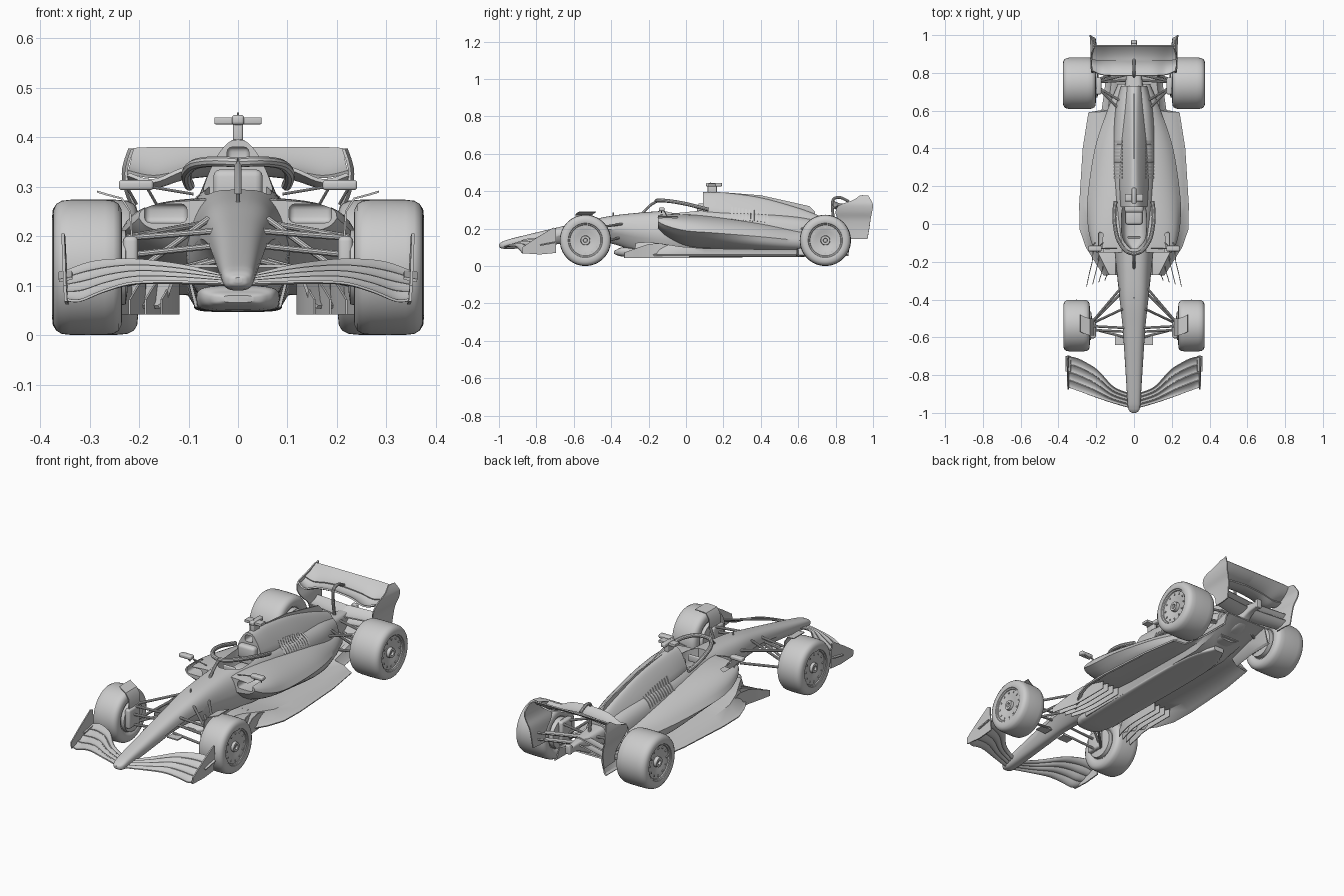
import bpy, bmesh
from math import sin, cos, pi, copysign
from mathutils import Vector, Matrix
from mathutils.bvhtree import BVHTree

if "Cube" in bpy.data.objects:
    bpy.data.objects.remove(bpy.data.objects["Cube"])

grey = bpy.data.materials.new("light_grey")
grey.use_nodes = True
grey.diffuse_color = (.6, .6, .6, 1)
grey.node_tree.nodes["Principled BSDF"].inputs["Base Color"].default_value = grey.diffuse_color
parts, cutters = [], []


def register(name, data, thick=0, mirror=False, cutter=False):
    """Link an object, add thickness and mirroring, remember it."""
    obj = bpy.data.objects.new(name, data)
    bpy.context.collection.objects.link(obj)
    data.materials.append(grey)
    if thick:
        solid = obj.modifiers.new("thickness", "SOLIDIFY")
        solid.thickness, solid.offset = thick, 0
    if mirror:
        obj.modifiers.new("mirror", "MIRROR")
    obj.hide_render = cutter
    (cutters if cutter else parts).append(obj)
    return obj


def finish(name, bm, **options):
    bmesh.ops.recalc_face_normals(bm, faces=bm.faces)
    mesh = bpy.data.meshes.new(name)
    bm.to_mesh(mesh)
    bm.free()
    return register(name, mesh, **options)


def spline(points, steps=6):
    """Smooth curve through tuples of any length."""
    pts = [points[0], *points, points[-1]]
    result = []
    for a, b, c, d in zip(pts, pts[1:], pts[2:], pts[3:]):
        for k in range(steps):
            t = k / steps
            result.append([q + t * (r - p) / 2 + t * t * (p - 2.5 * q + 2 * r - s / 2)
                           + t ** 3 * (s - p + 3 * (q - r)) / 2
                           for p, q, r, s in zip(a, b, c, d)])
    return result + [list(points[-1])]


def skin(name, rows, closed=True, **options):
    """Join rows of points with quads; closed rows also get end caps."""
    bm = bmesh.new()
    grid = [[bm.verts.new(p) for p in row] for row in rows]
    for one, two in zip(grid, grid[1:]):
        count = len(one)
        for k in range(count if closed else count - 1):
            n = (k + 1) % count
            bm.faces.new((one[k], one[n], two[n], two[k]))
    if closed:
        bm.faces.new(grid[0])
        bm.faces.new(grid[-1])
    return finish(name, bm, **options)


def loft(name, stations, power=2.6, sides=48, **options):
    """Body along y; station = y, half width, bottom, top, top taper, bottom taper."""
    rows = []
    for y, width, low, high, top, bottom in spline(stations):
        row = []
        for k in range(sides):
            c, s = cos(2 * pi * k / sides), sin(2 * pi * k / sides)
            px, pz = [copysign(abs(v) ** (2 / power), v) for v in (c, s)]
            taper = 1 - top * max(pz, 0) - bottom * max(-pz, 0)
            row.append((width * px * taper, y, (low + high) / 2 + (high - low) / 2 * pz))
        rows.append(row)
    return skin(name, rows, **options)


def lathe(name, profile, y, z, sides=56, **options):
    """Turn (x, radius) pairs around an axle along x."""
    rows = [[(x, y + r * cos(2 * pi * k / sides), z + r * sin(2 * pi * k / sides))
             for k in range(sides)] for x, r in profile]
    return skin(name, rows, **options)


def plate(name, outline, thick=.006, **options):
    bm = bmesh.new()
    bm.faces.new([bm.verts.new(p) for p in outline])
    return finish(name, bm, thick=thick, **options)


def box(name, centre, size, bevel=0, **options):
    bm = bmesh.new()
    matrix = Matrix.Translation(centre) @ Matrix.Diagonal((*size, 1))
    bmesh.ops.create_cube(bm, size=1, matrix=matrix)
    if bevel:
        bmesh.ops.bevel(bm, geom=bm.edges[:], offset=bevel, segments=3, affect="EDGES", profile=.5)
    return finish(name, bm, **options)


def tube(name, path, radius, smooth=False, mirror=True):
    curve = bpy.data.curves.new(name, "CURVE")
    curve.dimensions, curve.bevel_depth, curve.bevel_resolution = "3D", radius, 3
    curve.use_fill_caps = True
    points = spline(path) if smooth else path
    line = curve.splines.new("POLY")
    line.points.add(len(points) - 1)
    for point, co in zip(line.points, points):
        point.co = (*co, 1)
    return register(name, curve, mirror=mirror)


def wing(name, leading, trailing, start, end, camber, **options):
    """One element between two span curves, cut from start to end of the chord."""
    rows = []
    for a, b in zip(spline(leading), spline(trailing)):
        a, b = Vector(a), Vector(b)
        row = []
        for k in range(7):
            t = k / 6
            sag = Vector((0, 0, -camber * 4 * t * (1 - t)))
            row.append(a.lerp(b, start + (end - start) * t) + sag)
        rows.append(row)
    return skin(name, rows, closed=False, **options)


def cut(target, cutter):
    mod = target.modifiers.new("cut", "BOOLEAN")
    mod.operation, mod.object = "DIFFERENCE", cutter


# Main body: nose, tub and shoulders, sidepods, engine cover
tub = loft("nose_and_tub", [
    (-1, .008, .106, .116, 0, 0), (-.994, .02, .098, .122, 0, 0), (-.975, .031, .092, .133, 0, .1),
    (-.92, .036, .092, .15, 0, .2), (-.7, .05, .115, .203, .1, .4), (-.55, .06, .13, .237, .1, .5),
    (-.4, .076, .12, .268, .1, .5), (-.25, .092, .07, .285, .15, .4), (-.12, .105, .05, .295, .2, .2),
    (.05, .113, .06, .31, .2, .1), (.2, .116, .07, .303, .15, 0), (.4, .114, .08, .287, .1, 0),
    (.6, .1, .08, .265, .1, 0), (.73, .07, .08, .24, .1, 0)], power=3)
pods = loft("sidepods", [
    (-.15, .2, .2, .273, 0, .1), (-.1, .225, .15, .277, .05, .35), (0, .245, .1, .277, .12, .45),
    (.15, .245, .088, .266, .25, .35), (.4, .207, .078, .235, .3, .05), (.6, .142, .075, .2, .25, 0),
    (.74, .085, .09, .18, .1, 0)], power=3)
cover = loft("engine_cover", [
    (.09, .07, .2, .395, .45, 0), (.2, .076, .18, .393, .55, 0), (.4, .074, .16, .365, .6, 0),
    (.6, .062, .14, .31, .5, 0), (.73, .05, .12, .262, .3, 0)])
loft("gearbox_and_tail", [(.6, .06, .09, .24, 0, 0), (.8, .04, .11, .22, 0, 0),
                          (.9, .02, .16, .21, 0, 0), (.97, .015, .17, .2, 0, 0)], power=4)
plate("cover_fin", [(0, .2, .394), (0, .4, .378), (0, .66, .32), (0, .69, .29), (0, .69, .25), (0, .2, .3)])

# Cockpit and air inlets
cockpit = loft("cockpit_cutter", [(-.13, .02, .2, .5, 0, 0), (-.07, .062, .19, .5, 0, 0),
                                  (.05, .066, .19, .5, 0, 0), (.1, .055, .19, .5, 0, 0)], power=4, cutter=True)
cut(tub, cockpit)
cut(pods, cockpit)
cut(pods, box("inlet_cutter", (.146, -.11, .246), (.086, .14, .038), bevel=.012, mirror=True, cutter=True))
cut(cover, box("airbox_cutter", (0, .1, .363), (.044, .1, .034), bevel=.01, cutter=True))
box("headrest", (0, .085, .3), (.1, .05, .07), bevel=.015)
box("steering_wheel", (0, -.07, .265), (.07, .012, .035), bevel=.005)
box("seat", (0, .04, .215), (.09, .09, .05), bevel=.015)

# Halo with centre pillar
tube("halo_hoop", [(.098, .12, .302), (.104, .06, .317), (.102, 0, .332), (.085, -.08, .346),
                   (.045, -.14, .351), (0, -.158, .349)], .0105, smooth=True)
tube("halo_pillar", [(0, -.155, .346), (0, -.19, .325), (0, -.235, .28)], .0075, smooth=True, mirror=False)

# Camera pod, mirrors, aerial
box("camera_stalk", (0, .14, .41), (.02, .05, .05), bevel=.004)
box("camera_bar", (0, .14, .433), (.095, .04, .014), bevel=.002)
box("camera_pod", (0, .15, .435), (.025, .085, .02), bevel=.006)
tube("aerial", [(0, .13, .43), (0, .13, .45)], .002, mirror=False)
tube("nose_probe", [(0, -.39, .265), (0, -.39, .285)], .004, mirror=False)
box("mirror", (.206, -.13, .303), (.07, .03, .02), bevel=.006, mirror=True)
for x in (.185, .225):
    tube("mirror_stalk", [(x, -.12, .3), (x - .02, -.1, .265)], .003)
tube("mirror_strut", [(.18, -.13, .3), (.09, -.13, .285)], .003)

# Cooling louvres laid on the shoulders
shoulders = [BVHTree.FromPolygons([v.co for v in o.data.vertices], [p.vertices for p in o.data.polygons])
             for o in (pods, cover, tub)]
for k in range(11):
    rows = []
    for step in (0, .011):
        y = .24 + k * .019 + step
        row = []
        for n in range(7):
            x = .062 + n * .007
            hits = [tree.ray_cast(Vector((x, y, 1)), Vector((0, 0, -1)))[0] for tree in shoulders]
            row.append((x, y, max(h.z for h in hits if h) + step / 3))
        rows.append(row)
    skin("louvre", rows, closed=False, thick=.003, mirror=True)

# Floor with tunnels and diffuser; station = y, half width, roof, keel
floor = []
for y, edge, roof, keel in ((-.27, .16, .12, .06), (-.2, .205, .125, .06), (-.12, .255, .115, .06),
                            (-.03, .286, .1, .06), (.1, .289, .09, .06), (.4, .27, .085, .06),
                            (.59, .24, .085, .06), (.6, .17, .09, .065), (.74, .15, .11, .1), (.87, .15, .14, .14)):
    floor.append([(0, y, keel), (.085, y, keel), (.1, y, roof), (edge * .8, y, roof),
                  (edge * .93, y, .065), (edge, y, .057)])
skin("floor", floor, closed=False, thick=.008, mirror=True)
loft("plank", [(-.385, .03, .066, .08, 0, 0), (-.37, .058, .058, .088, 0, .1), (-.33, .08, .05, .1, 0, .1),
               (-.2, .085, .047, .09, 0, 0), (.45, .085, .047, .07, 0, 0), (.66, .03, .05, .075, 0, 0)], power=4)
for k in range(4):
    x = .12 + k * .032
    skin("floor_fence", [[(x, .02, low + .04 * t), (x, -.14, low + .08 * t), (x + .005, -.2, low + .075 * t),
                          (x + .02, -.26, low + .055 * t), (x + .035, -.3 - .01 * k, low + .03 * t)]
                         for low, t in ((.042, 0), (.042, .5), (.042, 1))],
         closed=False, thick=.004, mirror=True)

# Front wing: four stacked elements and endplates
lead = [(.015, -.975, .105), (.12, -.945, .108), (.21, -.915, .106), (.27, -.893, .09), (.32, -.875, .07),
        (.347, -.865, .072)]
trail = [(.03, -.895, .122), (.11, -.86, .142), (.19, -.775, .152), (.25, -.735, .153), (.3, -.71, .147),
         (.347, -.7, .13)]
for k in range(4):
    wing("front_wing_element", lead, trail, k * .25, k * .25 + .24, .006, thick=.005, mirror=True)
plate("front_endplate", [(.348, -.875, .068), (.35, -.875, .1), (.352, -.8, .15), (.354, -.71, .205),
                         (.352, -.695, .2), (.345, -.695, .07), (.345, -.78, .062)], mirror=True)
plate("endplate_fin", [(.335, -.78, .115), (.362, -.78, .11), (.362, -.7, .125), (.335, -.7, .13)], mirror=True)
box("under_nose_vane", (.07, -.615, .14), (.06, .05, .006), mirror=True)

# Rear wing: main plane, flap, beam elements, rolled endplates, swan neck
wing("rear_main_plane", [(0, .785, .348), (.1, .785, .338), (.17, .79, .312), (.222, .81, .325)],
     [(0, .875, .335), (.1, .875, .326), (.17, .875, .312), (.224, .875, .322)], 0, 1, .012, thick=.008, mirror=True)
wing("rear_flap", [(0, .865, .34), (.1, .865, .332), (.17, .865, .32), (.223, .87, .33)],
     [(0, .945, .378), (.1, .945, .378), (.17, .945, .378), (.213, .945, .376)], 0, 1, .008, thick=.006, mirror=True)
for z in (.17, .205):
    wing("beam_wing", [(0, .82, z), (.198, .87, z - .01)], [(0, .9, z + .025), (.198, .94, z + .01)],
         0, 1, .008, thick=.006, mirror=True)
endplate = spline([(.376, .213, .93, .975), (.35, .222, .89, .99), (.325, .226, .82, 1), (.29, .22, .8, .995),
                   (.25, .206, .815, .987), (.2, .2, .865, .98), (.145, .198, .875, .97)], steps=4)
skin("rear_endplate", [[(x, front, z), (x, (front + back) / 2, z), (x + .006, back, z)]
                       for z, x, front, back in endplate], closed=False, thick=.006, mirror=True)
tube("swan_neck", [(0, .8, .19), (0, .785, .28), (0, .785, .35), (0, .82, .367), (0, .87, .345)], .008,
     smooth=True, mirror=False)
box("tail_light", (0, .965, .19), (.03, .02, .045), bevel=.004)

# Wheels: centre x, half width, axle y
radius = .137
rim = [(-.85, .02), (-.85, .08), (-.96, .09), (-1, .1), (-.98, .117), (-.9, .128), (-.75, .1345), (-.5, .1365),
       (0, radius), (.5, .1365), (.75, .1345), (.9, .128), (.98, .117), (1, .1), (.97, .092), (.93, .09),
       (.9, .084), (.84, .082), (.8, .05), (.72, .034), (.72, .026), (.92, .024), (.92, .012), (.8, .01)]
for end, x, half, axle in (("front", .304, .07, -.538), ("rear", .289, .087, .745)):
    lathe(end + "_wheel", [(x + half * f, r) for f, r in rim], axle, radius, mirror=True)
    lathe(end + "_brake_drum", [(x - half * 1.15, .05), (x - half * 1.1, .075), (x - half * .8, .078)],
          axle, radius, mirror=True)
    for k in range(12):
        a = 2 * pi * k / 12
        lathe("rim_stud", [(x + half * .7, .005), (x + half * .87, .005)],
              axle + .07 * cos(a), radius + .07 * sin(a), sides=8, mirror=True)

# Suspension arms: upright point to body point
for end, hub, body in (
        ("front", (.24, -.54, .195), (.07, -.34, .225)), ("front", (.24, -.54, .195), (.05, -.55, .21)),
        ("front", (.24, -.54, .1), (.06, -.36, .15)), ("front", (.24, -.55, .1), (.045, -.6, .15)),
        ("front", (.24, -.56, .16), (.05, -.57, .18)), ("front", (.23, -.53, .11), (.06, -.45, .235)),
        ("rear", (.21, .74, .195), (.07, .6, .2)), ("rear", (.21, .75, .195), (.04, .79, .2)),
        ("rear", (.21, .74, .1), (.07, .62, .13)), ("rear", (.21, .76, .1), (.03, .82, .13)),
        ("rear", (.21, .75, .14), (.04, .76, .15)), ("rear", (.2, .73, .11), (.07, .65, .22))):
    tube(end + "_suspension_arm", [hub, body], .0065)

# Winglets above the front tyres and ducts beside the brakes
skin("wheel_winglet", [[(.215, y, .2), (.218, y, .25), (.235, y, .276), (.265, y + .01, .284), (.285, y + .02, .29)]
                       for y in (-.59, -.55, -.5)], closed=False, thick=.004, mirror=True)
box("front_brake_duct", (.217, -.56, .15), (.03, .09, .1), bevel=.01, mirror=True)
box("rear_brake_duct", (.187, .73, .15), (.03, .09, .12), bevel=.01, mirror=True)

# Bake modifiers, drop cutters, shade
bpy.ops.object.select_all(action="DESELECT")
for obj in parts:
    obj.select_set(True)
bpy.context.view_layer.objects.active = parts[0]
bpy.ops.object.convert(target="MESH")
for obj in cutters:
    bpy.data.objects.remove(obj)
bpy.ops.object.shade_smooth_by_angle(angle=.6)
